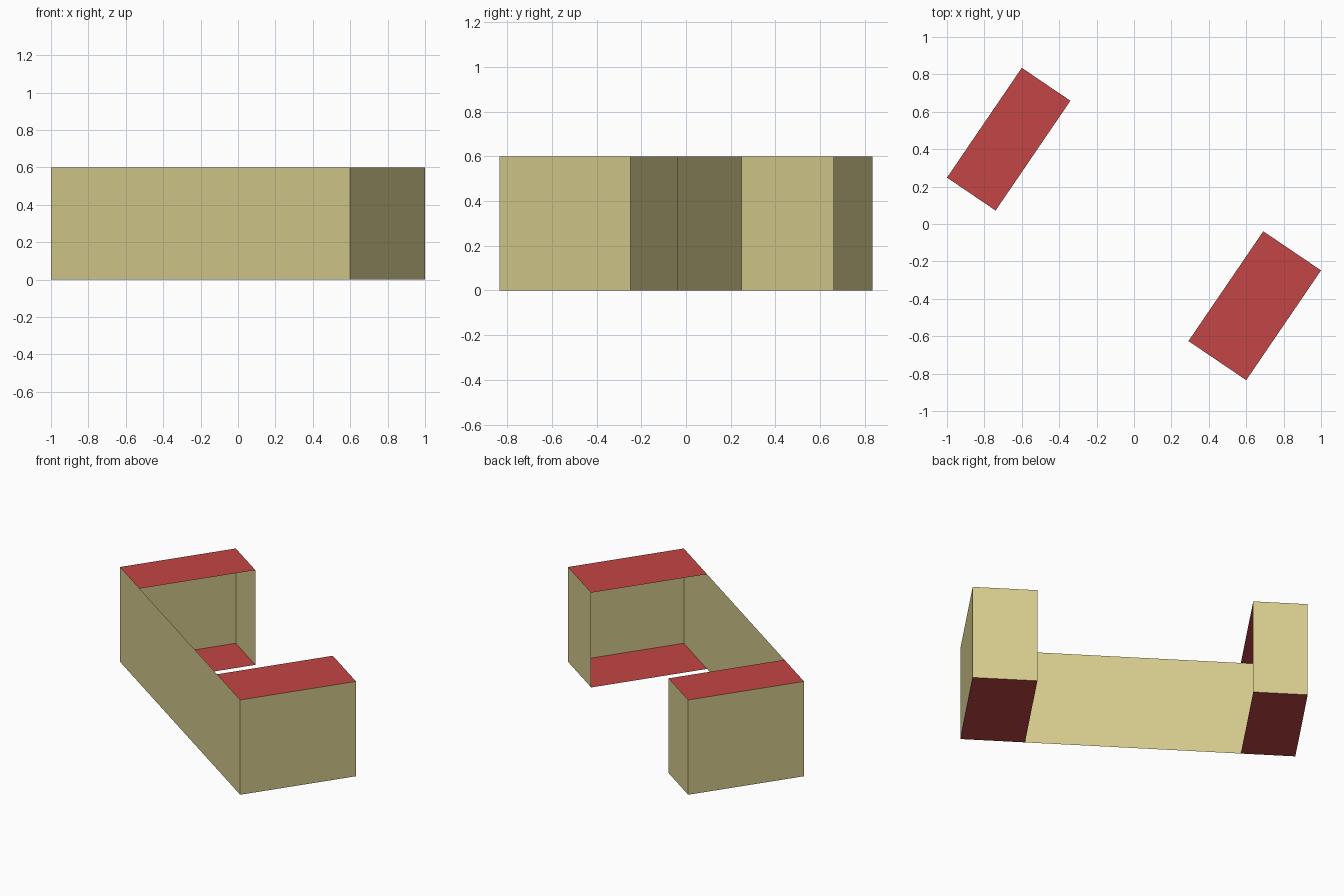
import bpy
from mathutils import Vector

cube = bpy.data.objects.get("Cube")
if cube:
    bpy.data.objects.remove(cube, do_unlink=True)

HEIGHT = 0.6


def material(name, colour):
    mat = bpy.data.materials.new(name)
    mat.use_nodes = True
    mat.diffuse_color = colour
    mat.node_tree.nodes["Principled BSDF"].inputs["Base Color"].default_value = colour
    return mat


def add_mesh(name, verts, faces, mat):
    mesh = bpy.data.meshes.new(name)
    mesh.from_pydata(verts, [], faces)
    mesh.materials.append(mat)
    obj = bpy.data.objects.new(name, mesh)
    bpy.context.collection.objects.link(obj)
    return obj


def wall_strip(name, path, mat):
    """Raise an open plan path into a thin wall."""
    n = len(path)
    verts = [(p.x, p.y, z) for z in (0, HEIGHT) for p in path]
    faces = [(i, i + 1, n + i + 1, n + i) for i in range(n - 1)]
    return add_mesh(name, verts, faces, mat)


def slab(name, plan, z, mat):
    """Flat panel, counter-clockwise plan; floors are turned to face down."""
    order = (0, 1, 2, 3) if z > 0 else (3, 2, 1, 0)
    return add_mesh(name, [(p.x, p.y, z) for p in plan], [order], mat)


tan = material("tan wall", (0.68, 0.60, 0.27, 1))
red = material("red roof", (0.55, 0.06, 0.06, 1))

# Plan: long wall runs from left_end to right_end, a wing turns back at each end
left_end, right_end = Vector((-1, 0.248)), Vector((0.6, -0.835))
depth = Vector((0.4, 0.587))
along = (right_end - left_end).normalized()
left_in = left_end + along * 0.314
right_in = right_end - along * 0.373

# Continuous outer wall, open on the sides of the wings that face each other
wall_strip("outer_wall", [left_in + depth, left_end + depth, left_end,
                          right_end, right_end + depth, right_in + depth], tan)

# Roof and floor of each wing
for side, a, b in (("west", left_end, left_in), ("east", right_in, right_end)):
    plan = [a, b, b + depth, a + depth]
    slab(side + "_wing_roof", plan, HEIGHT, red)
    slab(side + "_wing_floor", plan, 0, red)
